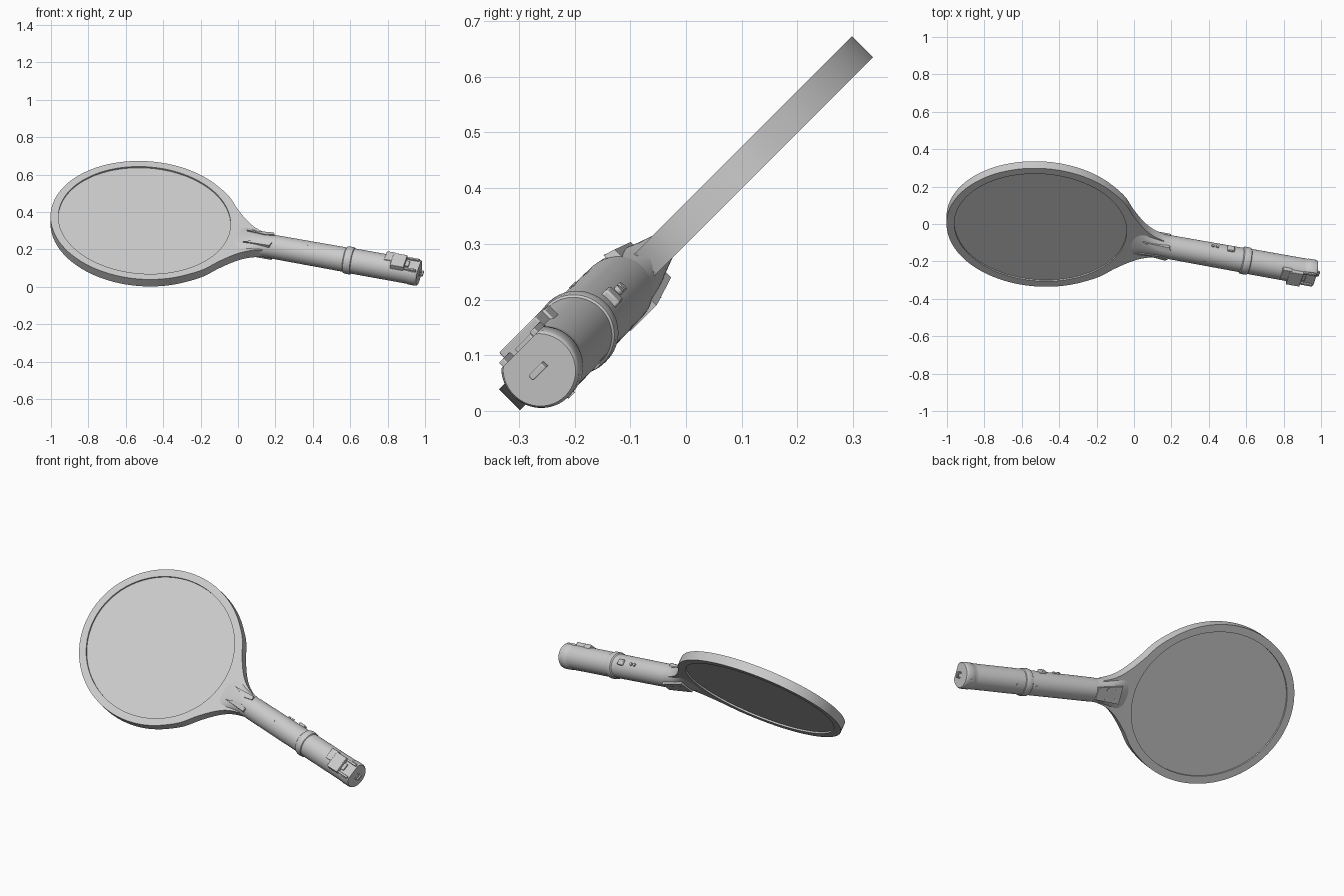
import bpy, bmesh, math
from mathutils import Matrix, Vector

if "Cube" in bpy.data.objects:
    bpy.data.objects.remove(bpy.data.objects["Cube"])

# Racket frame of reference: s along the axis, t across it, w out of the face
R2 = math.sqrt(0.5)
TILT = math.atan2(0.375, 1.48)
U, V, W = Vector((1, 0, 0)), Vector((0, R2, R2)), Vector((0, -R2, R2))
S = U * math.cos(TILT) - V * math.sin(TILT)
T = U * math.sin(TILT) + V * math.cos(TILT)
FRAME = Matrix((S, T, W)).transposed().to_4x4()
FRAME.translation = (-0.5, 0, 0.337)


def finish(name, bm, smooth=True, bevel=0):
    bmesh.ops.recalc_face_normals(bm, faces=bm.faces)
    bm.transform(FRAME)
    me = bpy.data.meshes.new(name)
    bm.to_mesh(me)
    bm.free()
    ob = bpy.data.objects.new(name, me)
    bpy.context.collection.objects.link(ob)
    if bevel:
        m = ob.modifiers.new("bevel", 'BEVEL')
        m.width, m.segments = bevel, 2
    if smooth:
        bpy.ops.object.select_all(action='DESELECT')
        ob.select_set(True)
        bpy.context.view_layer.objects.active = ob
        bpy.ops.object.shade_smooth_by_angle(angle=math.radians(32))
    return ob


def loft(name, sections, n=64, flat=None):
    """Elliptical rings (s, half_t, half_w); flat=(s0, w) planes off the front past s0."""
    bm = bmesh.new()
    rings = []
    for k, (s, a, b) in enumerate(sections):
        ring = []
        for i in range(n):
            p = 2 * math.pi * i / n
            w = b * math.sin(p)
            if flat and k >= flat[0]:
                w = min(w, flat[1])
            ring.append(bm.verts.new((s, a * math.cos(p), w)))
        rings.append(ring)
    for r0, r1 in zip(rings, rings[1:]):
        for i in range(n):
            j = (i + 1) % n
            bm.faces.new((r0[i], r0[j], r1[j], r1[i]))
    bm.faces.new(rings[0])
    bm.faces.new(rings[-1])
    return finish(name, bm)


def box(name, s, t, w, bevel=0.003):
    bm = bmesh.new()
    bmesh.ops.create_cube(bm, size=1)
    for v in bm.verts:
        for i, (lo, hi) in enumerate((s, t, w)):
            v.co[i] = (lo + hi) / 2 + v.co[i] * (hi - lo)
    return finish(name, bm, bevel=bevel)


def stud(name, centre, axis, r, h):
    bm = bmesh.new()
    rot = Vector(axis).to_track_quat('Z', 'Y').to_matrix().to_4x4()
    bmesh.ops.create_cone(bm, cap_ends=True, segments=20, radius1=r, radius2=r, depth=h,
                          matrix=Matrix.Translation(centre) @ rot)
    return finish(name, bm)


def prism(name, outline, tops, base):
    """Plate with an (s, t) outline, an individual top height and a common base."""
    bm = bmesh.new()
    lo = [bm.verts.new((s, t, base)) for s, t in outline]
    hi = [bm.verts.new((s, t, w)) for (s, t), w in zip(outline, tops)]
    n = len(lo)
    bm.faces.new(lo)
    bm.faces.new(hi)
    for i in range(n):
        j = (i + 1) % n
        bm.faces.new((lo[i], lo[j], hi[j], hi[i]))
    return finish(name, bm, smooth=False)


def spline(pts, steps=6):
    out = []
    for i in range(1, len(pts) - 2):
        p0, p1, p2, p3 = (Vector(p) for p in pts[i - 1:i + 3])
        for k in range(steps):
            x = k / steps
            out.append(0.5 * (2 * p1 + (p2 - p0) * x + (2 * p0 - 5 * p1 + 4 * p2 - p3) * x * x
                              + (3 * p1 - p0 - 3 * p2 + p3) * x ** 3))
    return out


# Head frame: egg-shaped hoop flaring into the neck
A, B, IA, IB, H = 0.506, 0.444, 0.464, 0.402, 0.0265
flare = spline([(0.25, 0.386), (0.33, 0.337), (0.40, 0.28), (0.463, 0.203),
                (0.535, 0.13), (0.60, 0.086), (0.68, 0.06), (0.76, 0.05)])
half = [Vector((0.68, 0))] + flare[::-1]
a0 = math.acos(0.33 / A)
half += [Vector((A * math.cos(p), B * math.sin(p)))
         for p in (a0 + (math.pi - a0) * k / 56 for k in range(1, 57))]
outline = half + [Vector((p.x, -p.y)) for p in half[-2:0:-1]]
bm = bmesh.new()
loops = []
for p in outline:
    q = math.atan2(p.y / IB, p.x / IA)
    i = (IA * math.cos(q), IB * math.sin(q))
    loops.append([bm.verts.new((*c, w)) for c, w in ((p, H), (i, H), (i, -H), (p, -H))])
for l0, l1 in zip(loops, loops[1:] + loops[:1]):
    for k in range(4):
        m = (k + 1) % 4
        bm.faces.new((l0[k], l0[m], l1[m], l1[k]))
finish("head_frame", bm)

# Screen: slightly recessed disc
bm = bmesh.new()
bmesh.ops.create_cone(bm, cap_ends=True, segments=112, radius1=1, radius2=1, depth=0.034,
                      matrix=Matrix.Diagonal((IA + 0.002, IB + 0.002, 1, 1)))
finish("screen", bm)

# Neck: flattened shell blending into the round grip
loft("neck", [(0.485, 0.13, 0.022), (0.53, 0.115, 0.034), (0.57, 0.094, 0.045),
              (0.61, 0.078, 0.054), (0.65, 0.068, 0.06), (0.70, 0.063, 0.063)])

# Handle: upper grip, collar and wider battery end
loft("upper_grip", [(s, r, r) for s, r in ((0.68, 0.062), (0.72, 0.064), (1.12, 0.066))])
loft("collar", [(s, r, r) for s, r in ((1.105, 0.066), (1.11, 0.072), (1.118, 0.074),
                                       (1.14, 0.074), (1.148, 0.072), (1.152, 0.067))])
loft("battery_grip", [(s, r, r) for s, r in (
    (1.14, 0.068), (1.44, 0.0685), (1.4401, 0.0685), (1.462, 0.0685), (1.466, 0.071),
    (1.506, 0.071), (1.512, 0.069), (1.515, 0.066))], flat=(2, 0.05))

# Neck prongs on the front, mirrored across the axis
for sign, side in ((1, "left"), (-1, "right")):
    prism("front_prong_" + side,
          [(0.555, 0.044 * sign), (0.66, 0.018 * sign), (0.71, 0.03 * sign), (0.70, 0.05 * sign)],
          (0.046, 0.064, 0.064, 0.057), 0.015)

# Back clamp plate with screws
prism("back_clamp", [(0.555, -0.05), (0.555, 0.05), (0.71, 0.034), (0.71, -0.034)],
      (-0.05, -0.05, -0.067, -0.067), -0.015)
for s, w in ((0.585, -0.053), (0.645, -0.06)):
    for t in (-0.026, 0.026):
        stud("clamp_screw", (s, t, w), (0, 0, 1), 0.008, 0.006)

# Battery door latch and side rails
box("latch_strap", (1.365, 1.44), (-0.05, 0.045), (0.03, 0.073))
box("latch_block", (1.325, 1.375), (-0.015, 0.05), (0.03, 0.071))
for t in (-0.04, 0.04):
    box("door_rail", (1.44, 1.508), (t - 0.006, t + 0.006), (0.03, 0.06), 0.002)
box("door_tongue", (1.43, 1.46), (-0.02, 0.02), (0.03, 0.057), 0.002)

# Switch and indicator buttons on the upper side
box("slide_switch", (1.016, 1.054), (0.05, 0.077), (-0.017, 0.017), 0.004)
for s in (0.935, 0.96):
    stud("indicator", (s, 0.064, 0), (0, 1, 0), 0.0085, 0.018)

# Grip screws
stud("front_screw", (0.905, 0, 0.0635), (0, 0, 1), 0.008, 0.006)
for s, r in ((1.08, 0.065), (1.20, 0.068), (1.48, 0.071)):
    stud("back_screw", (s, 0, -r), (0, 0, 1), 0.008, 0.005)

# Cord loop on the end cap
box("cord_loop", (1.528, 1.538), (-0.017, 0.017), (-0.006, 0.006), 0.002)
for t in (-0.014, 0.014):
    box("cord_loop_post", (1.508, 1.534), (t - 0.003, t + 0.003), (-0.006, 0.006), 0.001)
